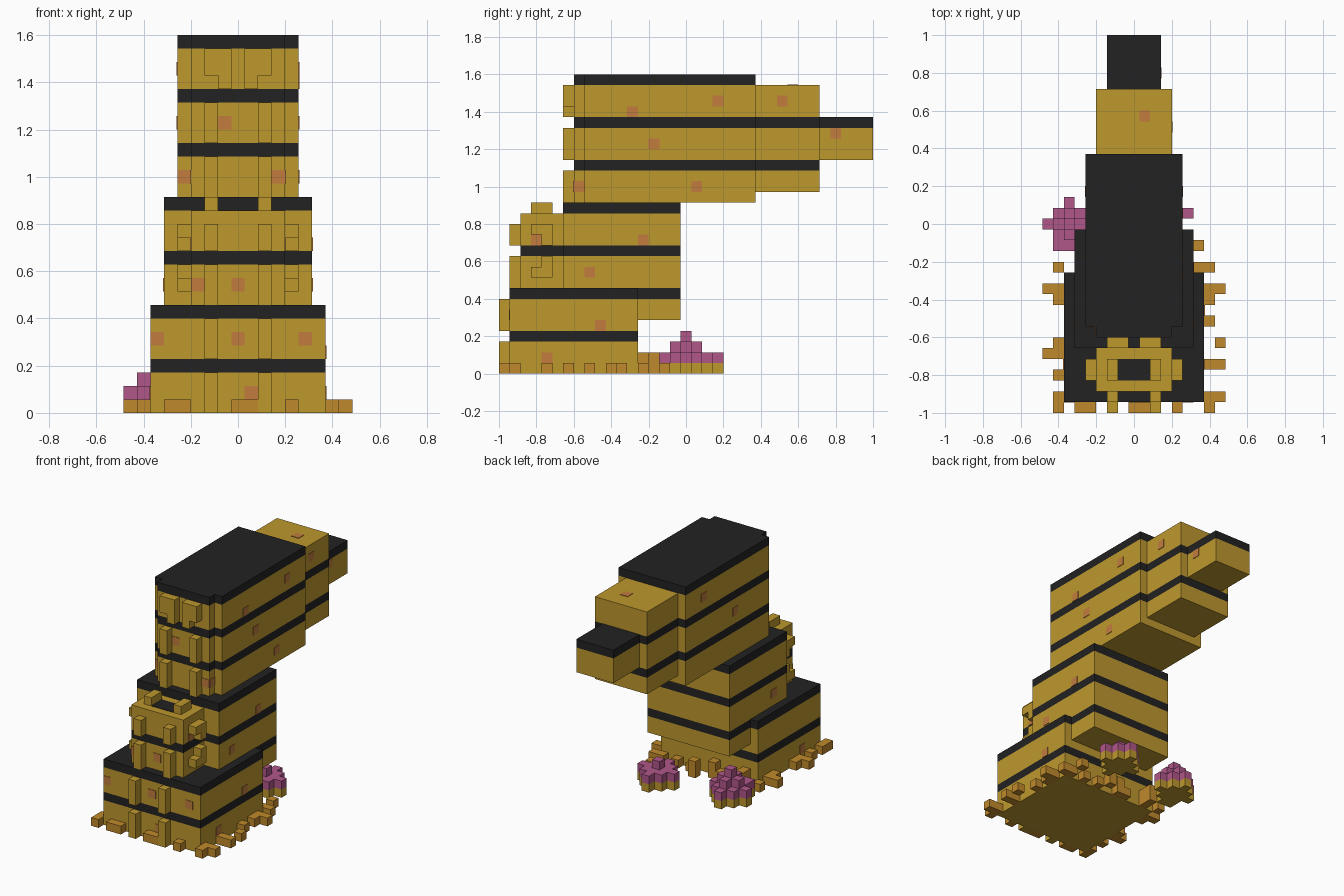
import bpy
import bmesh
from mathutils import Matrix, Vector

cube = bpy.data.objects.get("Cube")
if cube:
    bpy.data.objects.remove(cube, do_unlink=True)

U = 2 / 35          # size of one block
BAND = 4            # every fourth course is dark


def material(name, r, g, b):
    m = bpy.data.materials.new(name)
    m.use_nodes = True
    m.diffuse_color = (r, g, b, 1)
    m.node_tree.nodes["Principled BSDF"].inputs["Base Color"].default_value = (r, g, b, 1)
    return m


gold = material("gold", .515, .314, .027)
dark = material("charcoal", .016, .016, .016)
orange = material("orange", .527, .254, .025)
pink = material("pink", .434, .095, .254)
rust = material("rust", .539, .202, .048)


def finish(name, bm, *mats):
    bmesh.ops.recalc_face_normals(bm, faces=bm.faces)
    bmesh.ops.scale(bm, vec=(U, U, U), verts=bm.verts)
    mesh = bpy.data.meshes.new(name)
    bm.to_mesh(mesh)
    bm.free()
    for m in mats:
        mesh.materials.append(m)
    obj = bpy.data.objects.new(name, mesh)
    bpy.context.collection.objects.link(obj)
    return obj


def add_box(bm, x0, x1, y0, y1, z0, z1, index=0):
    size = Vector((x1 - x0, y1 - y0, z1 - z0))
    mid = Vector((x0 + x1, y0 + y1, z0 + z1)) / 2
    made = bmesh.ops.create_cube(bm, size=1, matrix=Matrix.Translation(mid) @ Matrix.Diagonal(size.to_4d()))
    for f in {f for v in made["verts"] for f in v.link_faces}:
        f.material_index = index


def tier(name, half, front, back, z0, z1, notch=0):
    """Banded storey: extruded plan, cut at each course, dark every fourth."""
    bm = bmesh.new()
    right = [(half, back), (half, front + notch)]
    if notch:
        right += [(half - notch, front + notch)]
    right += [(half - notch, front)]
    plan = right + [(-x, y) for x, y in reversed(right)]
    base = bm.faces.new([bm.verts.new((x, y, z0)) for x, y in plan])
    top = bmesh.ops.extrude_face_region(bm, geom=[base], use_keep_orig=True)["geom"]
    bmesh.ops.translate(bm, vec=(0, 0, z1 - z0), verts=[v for v in top if isinstance(v, bmesh.types.BMVert)])
    for z in range(z0 + 1, z1):
        if z % BAND in (0, BAND - 1):
            bmesh.ops.bisect_plane(bm, geom=bm.verts[:] + bm.edges[:] + bm.faces[:],
                                   plane_co=(0, 0, z), plane_no=(0, 0, 1))
    for f in bm.faces:
        z = f.calc_center_median().z
        z += .1 if z < z0 + .01 else -.1 if z > z1 - .01 else 0
        f.material_index = int(z % BAND >= BAND - 1)
    return finish(name, bm, gold, dark)


# Storeys
tier("lower_storey", 6.5, -16.5, -4.5, 0, 8)
tier("middle_overhang", 5.5, -4.5, -.5, 5, 8)
tier("middle_storey", 5.5, -11.5, -.5, 8, 16)
tier("balcony", 3.5, -15.5, -11.5, 8, 15)
tier("upper_storey", 4.5, -10.5, 6.5, 16, 28, notch=1)
tier("rear_extension", 3.5, 6.5, 12.5, 17, 27)
tier("rear_tip", 2.5, 12.5, 17.5, 20, 24)

# Dark floor in the balcony top
bm = bmesh.new()
add_box(bm, -1.5, 1.5, -14.5, -12.5, 14.9, 15.05)
finish("balcony_floor", bm, dark)


def pair(name, x0, x1, y0, y1, z0, z1):
    bm = bmesh.new()
    add_box(bm, x0, x1, y0, y1, z0, z1)
    add_box(bm, -x1, -x0, y0, y1, z0, z1)
    finish(name, bm, gold)


# Front pillars, one pair per course
for face, z, tall in [(-16.5, 0, 3), (-16.5, 4, 3), (-15.5, 8, 3), (-15.5, 12, 2),
                      (-10.5, 16, 3), (-10.5, 20, 3)]:
    pair("front_pillars", 1.5, 2.5, face - 1, face, z, z + tall)
pair("crown_pillars", .5, 1.5, -11.5, -10.5, 24, 27)
pair("crown_hooks", 1.5, 2.5, -11.5, -10.5, 25, 27)

# Balcony posts and side brackets
pair("balcony_posts", 1.5, 2.5, -14.5, -12.5, 15, 16)
for long_z, short_z in [(9, 10), (13, 12)]:
    pair("bracket_long", 3.5, 4.5, -14.5, -12.5, long_z, long_z + 1)
    pair("bracket_short", 3.5, 4.5, -13.5, -12.5, short_z, short_z + 1)


def add_cell(bm, x, y, z0, z1, index=0):
    add_box(bm, x - .5, x + .5, y - .5, y + .5, z0, z1, index)


# Ragged rubble along the foot
rubble = {
    "rubble_left": [(6, -2), (6, -4), (7, -4), (7, -6), (8, -6), (7, -7), (7, -9), (8, -11),
                    (7, -13), (8, -13), (7, -16), (8, -16), (7, -17)],
    "rubble_right": [(-7, -4), (-7, -6), (-8, -6), (-7, -7), (-7, -11), (-7, -12), (-8, -12),
                     (-7, -14), (-7, -16), (-7, -17)],
    "rubble_front": [(-5, -17), (-4, -17), (0, -17), (1, -17), (4, -17)],
    "rubble_back": [(-5, -4), (-2, -4), (-1, -4), (2, -4), (4, -4), (-5, -3), (1, -3)],
}
for name, cells in rubble.items():
    bm = bmesh.new()
    for x, y in cells:
        add_cell(bm, x, y, 0, 2 if name == "rubble_back" and x % 2 else 1)
    finish(name, bm, orange)


# Flowering bushes: diamond mounds, gold below and pink above
def bush(name, cx, cy, peak, extra=()):
    bm = bmesh.new()
    spots = {(cx + i, cy + j): max(2, peak - abs(i) - abs(j))
             for i in range(-2, 3) for j in range(-2, 3) if abs(i) + abs(j) < 3}
    spots.update({cell: 2 for cell in extra})
    for (x, y), top in spots.items():
        add_cell(bm, x, y, 0, 1)
        add_cell(bm, x, y, 1, top, 1)
    finish(name, bm, gold, pink)


bush("right_bush", -6, 0, 4, extra=[(-7, -2)])
bush("left_bush", 3, 1, 3)

# Rust spots as thin plates
T = .06
bm = bmesh.new()
for x, face, z in [(-1, -10.5, 21), (-4, -9.5, 17), (3, -10.5, 17), (-3, -15.5, 9), (0, -15.5, 9),
                   (-6, -16.5, 5), (0, -16.5, 5), (5, -16.5, 5), (1, -16.5, 1)]:
    add_box(bm, x - .5, x + .5, face - T, face + T, z, z + 1)
finish("front_spots", bm, rust)

side = [(-5, 4.5, 24), (3, 4.5, 25), (9, 3.5, 25), (-3, 4.5, 21), (14, 2.5, 22), (-10, 3.5, 17),
        (1, 4.5, 17), (-14, 3.5, 12), (-4, 5.5, 12), (-9, 5.5, 9), (-8, 6.5, 4), (-13, 6.5, 1)]
for name, sign, chosen in [("left_spots", 1, side), ("right_spots", -1, side[1::2])]:
    bm = bmesh.new()
    for y, face, z in chosen:
        add_box(bm, sign * face - T, sign * face + T, y - .5, y + .5, z, z + 1)
    finish(name, bm, rust)

bm = bmesh.new()
add_cell(bm, 1, 10, 27 - T, 27 + T)
finish("roof_spot", bm, rust)
